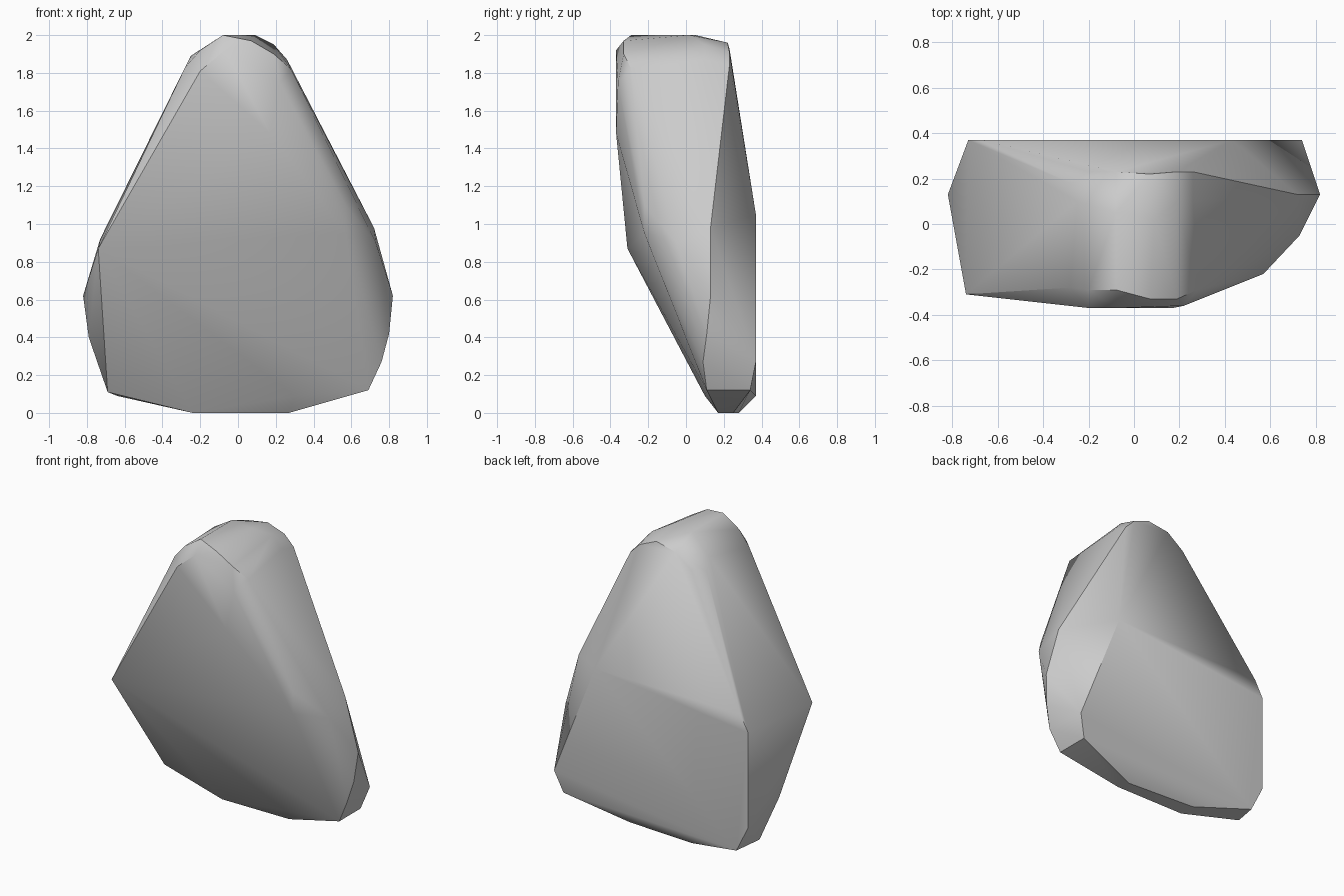
import bpy, bmesh, math

cube = bpy.data.objects.get("Cube")
if cube:
    bpy.data.objects.remove(cube)

# Corner points of the boulder, grouped by region
base = [(-.24, .17, 0), (.27, .17, 0), (-.24, .28, 0), (.25, .25, 0), (.3, .1, .09),
        (-.69, .19, .11), (.69, .11, .12), (.69, .34, .12), (-.64, .37, .09)]
flanks = [(-.74, -.31, .87), (-.82, .13, .62), (-.79, .12, .4),
          (.82, .13, .62), (.72, .13, .98), (.8, .11, .42), (.76, .09, .27),
          (.73, -.05, .9), (.57, -.22, .95), (.57, -.22, 1.1)]
back = [(-.73, .37, .27), (-.73, .37, .92), (-.67, .37, 1.03), (.74, .37, .27), (.43, .37, 1.05)]
front = [(.17, -.37, 1.48), (.22, -.36, 1.75), (-.2, -.37, 1.81), (-.07, -.37, 1.92)]
crown = [(-.28, .18, 1.83), (-.2, .23, 1.84), (-.08, .23, 1.93), (.07, .22, 1.96),
         (.19, .23, 1.91), (.26, .23, 1.84), (-.08, .05, 2), (.09, .02, 2),
         (-.08, -.29, 2), (.07, -.33, 1.97), (.19, .1, 1.95), (.26, .1, 1.87),
         (.19, -.33, 1.9), (.28, -.29, 1.82), (-.2, -.29, 1.92), (-.28, -.28, 1.83),
         (-.25, .1, 1.89)]

# Wrap the points into a faceted convex rock
bm = bmesh.new()
for p in base + flanks + back + front + crown:
    bm.verts.new(p)
bmesh.ops.convex_hull(bm, input=bm.verts)
loose = [v for v in bm.verts if not v.link_faces]
bmesh.ops.delete(bm, geom=loose, context='VERTS')
bmesh.ops.dissolve_limit(bm, angle_limit=math.radians(2), verts=bm.verts, edges=bm.edges)
bmesh.ops.recalc_face_normals(bm, faces=bm.faces)
mesh = bpy.data.meshes.new("boulder")
bm.to_mesh(mesh)
bm.free()
boulder = bpy.data.objects.new("boulder", mesh)
bpy.context.collection.objects.link(boulder)

# Stone colour
stone = bpy.data.materials.new("grey stone")
stone.use_nodes = True
colour = (.6, .6, .6, 1)
stone.diffuse_color = colour
stone.node_tree.nodes["Principled BSDF"].inputs["Base Color"].default_value = colour
mesh.materials.append(stone)

# Soft facets with the strong ridges kept crisp
bpy.ops.object.select_all(action='DESELECT')
boulder.select_set(True)
bpy.context.view_layer.objects.active = boulder
bpy.ops.object.shade_smooth_by_angle(angle=math.radians(38))
